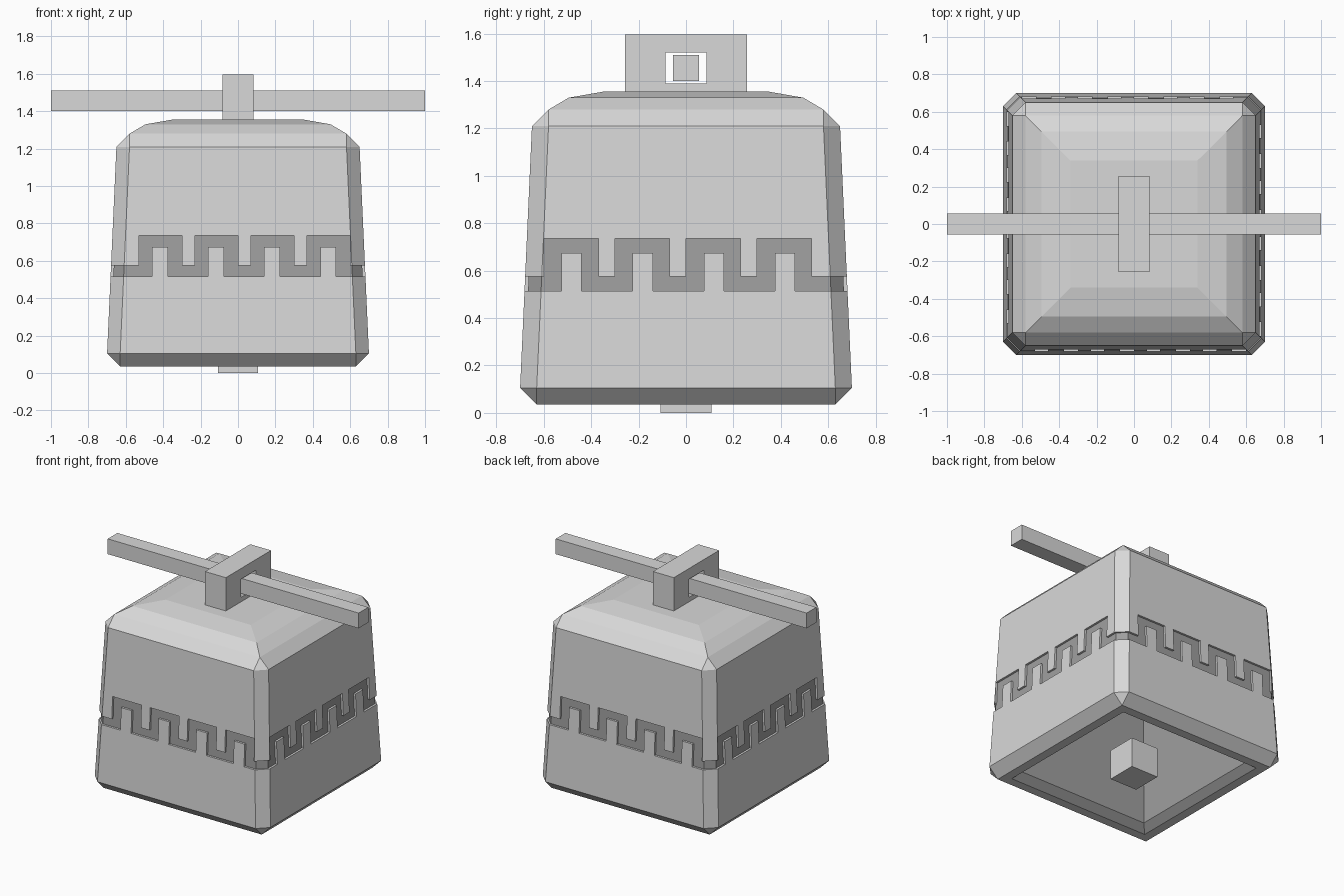
import bpy, bmesh
from mathutils import Vector, Matrix
from math import pi

if "Cube" in bpy.data.objects:
    bpy.data.objects.remove(bpy.data.objects["Cube"])


def material(name, v):
    m = bpy.data.materials.new(name)
    m.diffuse_color = (v, v, v, 1)
    m.use_nodes = True
    m.node_tree.nodes["Principled BSDF"].inputs["Base Color"].default_value = m.diffuse_color
    return m


LIGHT = material("light grey", 0.69)
DARK = material("dark grey", 0.35)


def finish(name, bm, mats):
    me = bpy.data.meshes.new(name)
    bm.normal_update()
    bm.to_mesh(me)
    bm.free()
    for m in mats:
        me.materials.append(m)
    ob = bpy.data.objects.new(name, me)
    bpy.context.collection.objects.link(ob)
    return ob


def box(name, x, y, z0, z1):
    bm = bmesh.new()
    bmesh.ops.create_cube(bm, size=1)
    for v in bm.verts:
        v.co = Vector((v.co.x * 2 * x, v.co.y * 2 * y, z0 + (v.co.z + 0.5) * (z1 - z0)))
    return finish(name, bm, [LIGHT])


# Bell shells: square rings with chamfered corners, joined in order
def shell(rings, mat):
    loops = []
    for z, h, c in rings:
        k = h - c
        pts = [(h, -k), (h, k), (k, h), (-k, h), (-h, k), (-h, -k), (-k, -h), (k, -h)]
        loops.append([bm.verts.new((x, y, z)) for x, y in pts])
    for a, b in zip(loops, loops[1:]):
        for i in range(8):
            j = (i + 1) % 8
            bm.faces.new((a[i], a[j], b[j], b[i])).material_index = mat
    return loops


bm = bmesh.new()
inner = shell([(1.20, 0.50, 0), (0.085, 0.52, 0), (0.035, 0.565, 0)], 1)
bm.faces.new(inner[0][::-1]).material_index = 1
shell([(0.035, 0.565, 0), (0.035, 0.63, 0), (0.105, 0.70, 0.07)], 0)
crown = shell([(1.21, 0.65, 0.07), (1.28, 0.58, 0), (1.33, 0.495, 0), (1.357, 0.34, 0)], 0)
bm.faces.new(crown[-1])

# Outer wall as a grid of cells, with the key-pattern cells sunk in
ROWS = (0.105, 0.515, 0.575, 0.675, 0.735, 1.21)
START, PITCH, DEPTH = -0.53, 0.30, 0.015
STEPS = (0, 0.07, 0.155, 0.23)
TURN = [Matrix.Rotation(q * pi / 2, 3, 'Z') for q in range(4)]


def point(col, r, depth=0.0):
    q, s = col
    z = ROWS[r]
    h = 0.70 - 0.05 * (z - 0.105) / 1.105
    s = max(-(h - 0.07), min(h - 0.07, s))
    return TURN[q] @ Vector((s, depth - h, z))


def quad(pts, mat):
    f = bm.faces.new([bm.verts.new(p) for p in pts])
    f.material_index = mat


cols = []
for q in range(4):
    cuts = [START + PITCH * k + s for k in range(4) for s in STEPS]
    if q % 2:
        cuts = [-s for s in reversed(cuts)]
    cols += [(q, s) for s in [-1] + cuts + [1]]
N = len(cols)


def in_groove(n, r):
    if r not in (1, 2, 3):
        return False
    (q, a), (q2, b) = cols[n % N], cols[(n + 1) % N]
    if q != q2 or abs(a) == 1 or abs(b) == 1:
        return r == 1
    t = ((a + b) / 2) * (-1 if q % 2 else 1) - START
    t %= PITCH
    if t > STEPS[3]:
        return r == 1
    if STEPS[1] < t < STEPS[2]:
        return r == 3
    return True


for n in range(N):
    c0, c1 = cols[n], cols[(n + 1) % N]
    for r in range(5):
        corners = [(c0, r), (c1, r), (c1, r + 1), (c0, r + 1)]
        if not in_groove(n, r):
            quad([point(*p) for p in corners], 0)
            continue
        quad([point(*p, DEPTH) for p in corners], 1)
        beside = [(n, r - 1), (n + 1, r), (n, r + 1), (n - 1, r)]
        for i in range(4):
            if not in_groove(*beside[i]):
                a, b = corners[i], corners[(i + 1) % 4]
                quad([point(*a), point(*b), point(*b, DEPTH), point(*a, DEPTH)], 0)
bmesh.ops.remove_doubles(bm, verts=bm.verts[:], dist=1e-4)
finish("bell_body", bm, [LIGHT, DARK])

# Hanging loop: rectangular frame with a square hole
bm = bmesh.new()


def rect(x, y, z0, z1):
    return [bm.verts.new((x, a, b)) for a, b in ((-y, z0), (y, z0), (y, z1), (-y, z1))]


o0, i0 = rect(-0.083, 0.257, 1.35, 1.597), rect(-0.083, 0.087, 1.39, 1.52)
o1, i1 = rect(0.083, 0.257, 1.35, 1.597), rect(0.083, 0.087, 1.39, 1.52)
for a, b in ((o0, i0), (i0, i1), (i1, o1), (o1, o0)):
    for i in range(4):
        j = (i + 1) % 4
        bm.faces.new((a[i], a[j], b[j], b[i]))
bmesh.ops.recalc_face_normals(bm, faces=bm.faces[:])
finish("hanging_loop", bm, [LIGHT])

# Carrying bar through the loop, and the clapper below
box("carrying_bar", 1.0, 0.055, 1.40, 1.51)
box("clapper", 0.108, 0.108, 0.0, 0.215)
